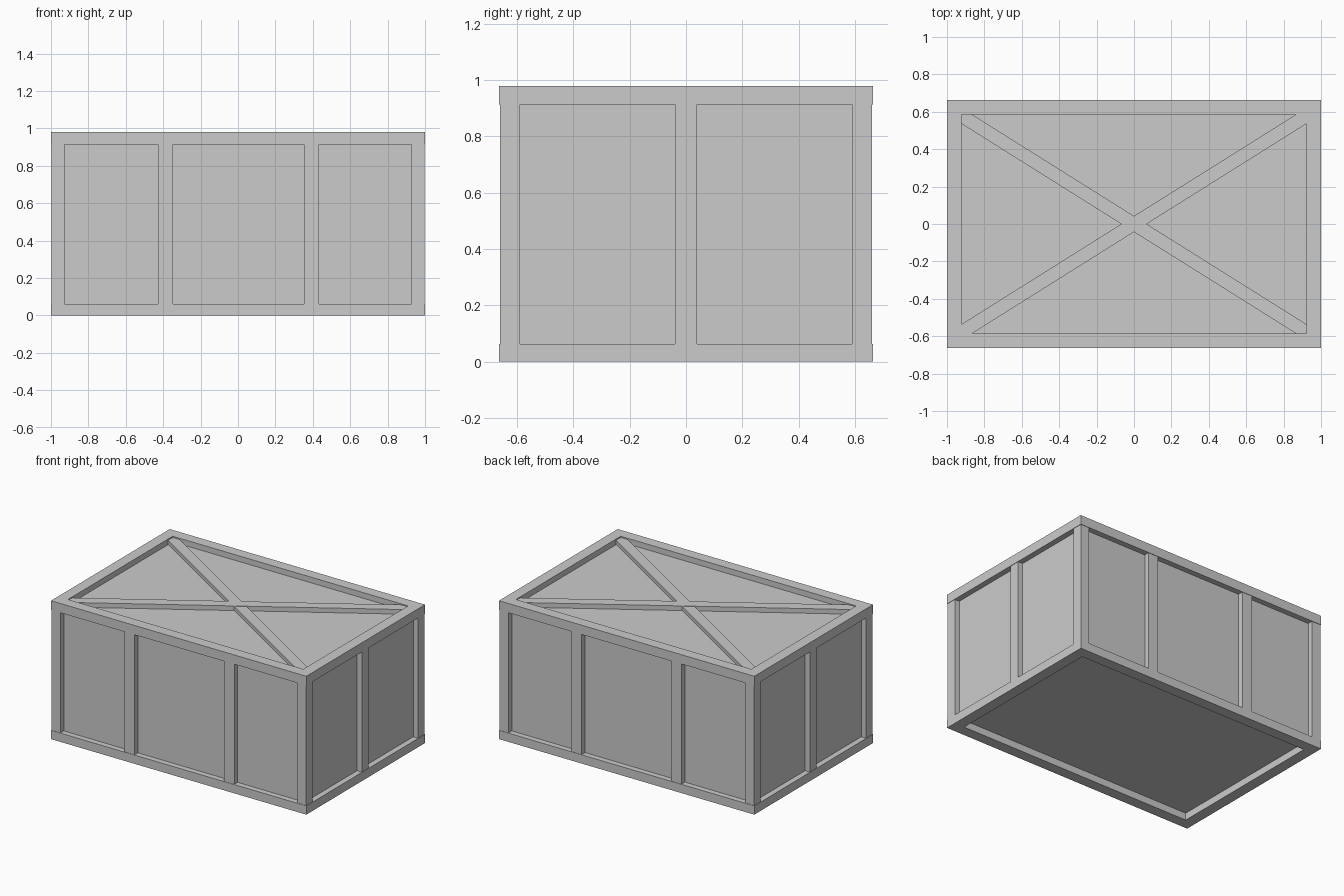
import bpy, bmesh, math
from mathutils import Matrix

if "Cube" in bpy.data.objects:
    bpy.data.objects.remove(bpy.data.objects["Cube"])

HX, HY, H = 1.0, 0.664, 0.98      # half length, half depth, height
RAIL = 0.078                      # rail width seen from above
INSET = 0.04                      # panel recess behind the frame


def finish(name, bm):
    bmesh.ops.recalc_face_normals(bm, faces=bm.faces)
    me = bpy.data.meshes.new(name)
    bm.to_mesh(me)
    bm.free()
    ob = bpy.data.objects.new(name, me)
    bpy.context.collection.objects.link(ob)
    return ob


def box(name, x, y, z, angle=0.0):
    """Box from (min, max) ranges, turned about z around the origin."""
    bm = bmesh.new()
    size = [b - a for a, b in (x, y, z)]
    mid = [(a + b) / 2 for a, b in (x, y, z)]
    m = Matrix.Rotation(angle, 4, 'Z') @ Matrix.Translation(mid) @ Matrix.Diagonal((*size, 1))
    bmesh.ops.create_cube(bm, size=1, matrix=m)
    return finish(name, bm)


def mitred_frame(name, z0, z1):
    """Rectangular ring of four bars with mitred corners."""
    bm = bmesh.new()
    rings = []
    for inset, z in ((0, z0), (0, z1), (RAIL, z1), (RAIL, z0)):
        rings.append([bm.verts.new((sx * (HX - inset), sy * (HY - inset), z))
                      for sx, sy in ((-1, -1), (1, -1), (1, 1), (-1, 1))])
    for i in range(4):
        a, b = rings[i], rings[(i + 1) % 4]
        for j in range(4):
            k = (j + 1) % 4
            bm.faces.new((a[j], a[k], b[k], b[j]))
    return finish(name, bm)


# Recessed panelled body
box("crate_body", (-HX + INSET, HX - INSET), (-HY + INSET, HY - INSET), (0.05, 0.94))

# Top and bottom rails
mitred_frame("bottom_frame", 0.0, 0.062)
mitred_frame("top_frame", 0.914, H)

# Corner posts, a hair inside the rails
P = 0.003
for sx in (-1, 1):
    for sy in (-1, 1):
        xs = sorted((sx * (HX - P), sx * 0.928))
        ys = sorted((sy * (HY - P), sy * 0.59))
        box("corner_post", xs, ys, (0.055, 0.92))

# Upright battens: two on each long side, one on each end
for s in (-1, 1):
    for cx in (-0.388, 0.394):
        ys = sorted((s * (HY - P), s * (HY - 0.065)))
        box("side_batten", (cx - 0.04, cx + 0.04), ys, (0.055, 0.92))
    xs = sorted((s * (HX - P), s * (HX - 0.065)))
    box("end_batten", xs, (-0.039, 0.039), (0.055, 0.92))

# Crossed braces on the lid
for s in (-1, 1):
    box("lid_brace", (-1.12, 1.12), (-0.036, 0.036), (0.92, 0.972 + 0.001 * s),
        s * math.atan2(0.577, 0.92))
